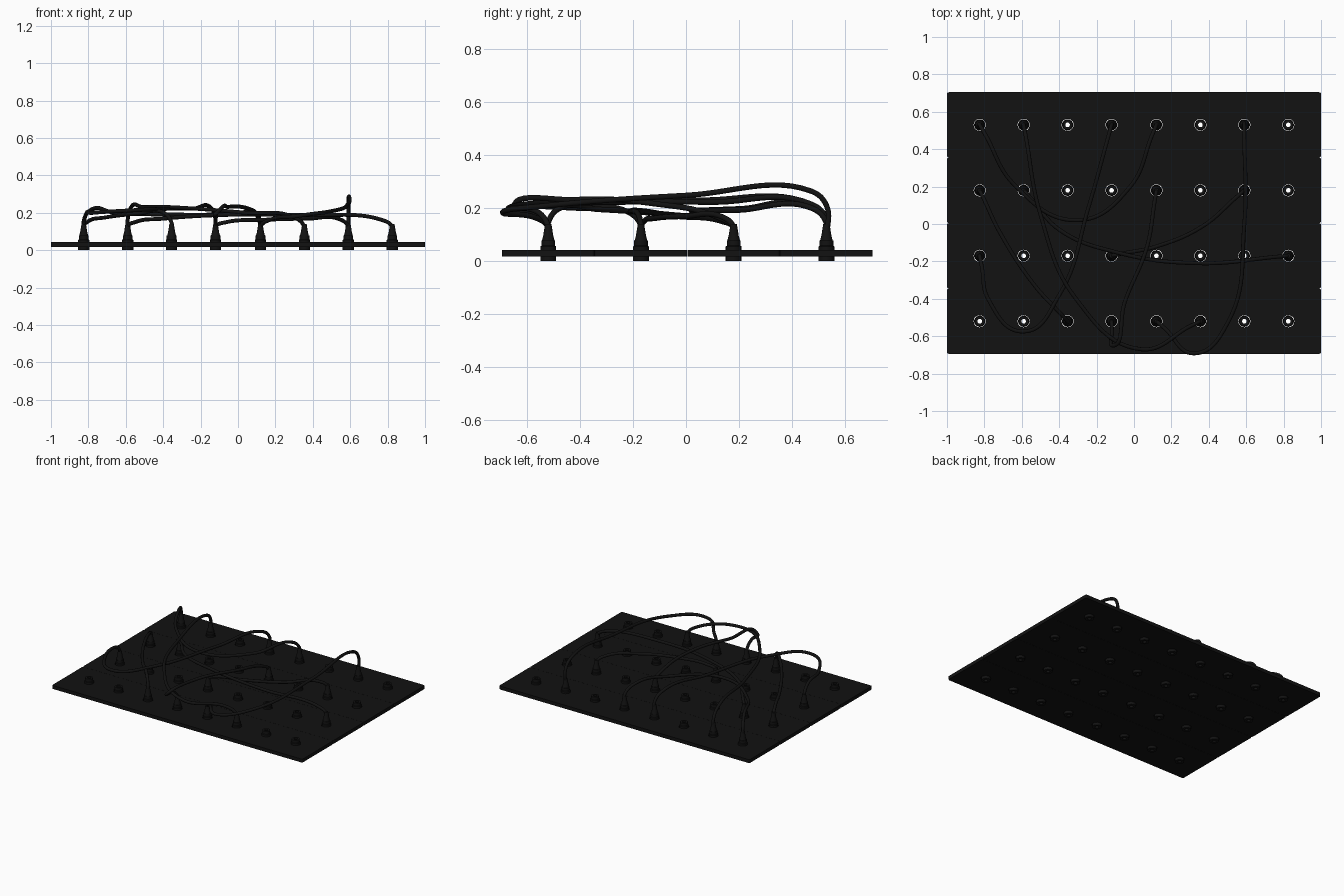
import bpy, bmesh
from math import cos, sin, pi
from mathutils import Vector

if "Cube" in bpy.data.objects:
    bpy.data.objects.remove(bpy.data.objects["Cube"])

XS = [s * (0.12 + 0.235 * i) for s, i in ((-1, 3), (-1, 2), (-1, 1), (-1, 0), (1, 0), (1, 1), (1, 2), (1, 3))]
YS = [0.53 - 0.35 * k for k in range(4)]

mat = bpy.data.materials.new("black")
mat.diffuse_color = (0.006, 0.006, 0.006, 1)
mat.use_nodes = True
mat.node_tree.nodes["Principled BSDF"].inputs["Base Color"].default_value = mat.diffuse_color


def finish(name, bm, smooth=False):
    bmesh.ops.recalc_face_normals(bm, faces=bm.faces)
    me = bpy.data.meshes.new(name)
    bm.to_mesh(me)
    bm.free()
    me.materials.append(mat)
    ob = bpy.data.objects.new(name, me)
    bpy.context.collection.objects.link(ob)
    if smooth:
        bpy.ops.object.select_all(action='DESELECT')
        ob.select_set(True)
        bpy.context.view_layer.objects.active = ob
        bpy.ops.object.shade_smooth_by_angle(angle=0.6)
    return ob


def lathe(bm, profile, x, y, n=20, closed=False):
    """Spin an (r, z) profile round the vertical axis at x, y."""
    rings = [[bm.verts.new((x + r * cos(2 * pi * i / n), y + r * sin(2 * pi * i / n), z))
              for i in range(n)] for r, z in profile]
    pairs = list(zip(rings, rings[1:]))
    if closed:
        pairs.append((rings[-1], rings[0]))
    else:
        bm.faces.new(rings[0])
        bm.faces.new(rings[-1])
    for a, b in pairs:
        for i in range(n):
            j = (i + 1) % n
            bm.faces.new((a[i], a[j], b[j], b[i]))


# four long panels, each with a row of round holes
for k, y in enumerate(YS):
    bm = bmesh.new()
    bmesh.ops.create_cube(bm, size=1)
    for v in bm.verts:
        v.co = (v.co.x * 2, v.co.y * 0.349 + y, v.co.z * 0.025 + 0.03)
    corners = [e for e in bm.edges if abs(e.verts[0].co.z - e.verts[1].co.z) > 0.01]
    bmesh.ops.bevel(bm, geom=corners, offset=0.01, segments=3, affect='EDGES', profile=0.5)
    panel = finish(f"panel_{k + 1}", bm)
    bm = bmesh.new()
    for x in XS:
        lathe(bm, [(0.0325, -0.02), (0.0325, 0.1)], x, y)
    cutter = finish(f"hole_cutter_{k + 1}", bm)
    cutter.hide_render = True
    mod = panel.modifiers.new("holes", 'BOOLEAN')
    mod.operation = 'DIFFERENCE'
    mod.solver = 'EXACT'
    mod.object = cutter
    bpy.context.view_layer.objects.active = panel
    bpy.ops.object.modifier_apply(modifier=mod.name)
    bpy.data.objects.remove(cutter)

# hollow stepped sockets
SOCKET = [(0.0125, 0), (0.030, 0), (0.030, 0.055), (0.026, 0.058), (0.026, 0.078), (0.0125, 0.078)]
bm = bmesh.new()
for y in YS:
    for x in XS:
        lathe(bm, SOCKET, x, y, closed=True)
finish("sockets", bm, True)

# plug handle with tapered strain relief
PLUG = [(0.008, 0.02), (0.008, 0.0785), (0.0235, 0.0785), (0.019, 0.096), (0.012, 0.14)]
plugs = bmesh.new()


def cable(k, a, b, bump, *mid):
    """Cable between sockets a and b (column, row, height), through plan points."""
    feet = [Vector((XS[c], YS[r], 0)) for c, r, h in (a, b)]
    plan = [Vector((x, y, 0)) for x, y in mid]
    # leave each plug upward, then bend towards the nearest plan point
    plan.insert(0, feet[0] + 0.06 * (plan[0] - feet[0]).normalized())
    plan.append(feet[1] + 0.06 * (plan[-1] - feet[1]).normalized())
    run = [0]
    for p, q in zip(plan, plan[1:]):
        run.append(run[-1] + (q - p).length)
    for p, s in zip(plan, run):
        t = s / run[-1]
        p.z = a[2] + (b[2] - a[2]) * t + bump * sin(pi * t)
    stems = []
    for f, end in zip(feet, (a, b)):
        lathe(plugs, PLUG, f.x, f.y, 16)
        stems.append([f + Vector((0, 0, z)) for z in (0.09, max(0.125, end[2] - 0.055))])
    pts = stems[0] + plan + stems[1][::-1]
    cu = bpy.data.curves.new(f"cable_{k}", 'CURVE')
    cu.dimensions = '3D'
    cu.bevel_depth = 0.0105
    cu.bevel_resolution = 3
    cu.resolution_u = 12
    cu.use_fill_caps = True
    cu.materials.append(mat)
    sp = cu.splines.new('BEZIER')
    sp.bezier_points.add(len(pts) - 1)
    for bp, p in zip(sp.bezier_points, pts):
        bp.co = p
        bp.handle_left_type = bp.handle_right_type = 'AUTO'
    bpy.context.collection.objects.link(bpy.data.objects.new(f"cable_{k}", cu))


cable(1, (0, 0, 0.21), (4, 0, 0.20), -0.015, (-0.64, 0.21), (-0.3, 0.02), (-0.02, 0.2))
cable(2, (1, 0, 0.215), (5, 3, 0.175), 0.035, (-0.5, 0.05), (-0.31, -0.4), (0.04, -0.67))
cable(3, (3, 0, 0.215), (0, 2, 0.19), 0.02, (-0.24, 0.1), (-0.4, -0.38), (-0.59, -0.575), (-0.78, -0.4))
cable(4, (6, 0, 0.265), (4, 3, 0.16), 0.02, (0.59, 0), (0.5, -0.53), (0.32, -0.692))
cable(5, (1, 1, 0.15), (7, 2, 0.163), 0.035, (-0.4, -0.03), (-0.1, -0.15), (0.35, -0.21))
cable(6, (4, 1, 0.165), (3, 3, 0.185), 0.06, (0.07, -0.12), (-0.05, -0.42), (-0.115, -0.65))
cable(7, (0, 1, 0.155), (2, 3, 0.2), 0.01, (-0.72, -0.04), (-0.53, -0.33))
cable(8, (6, 1, 0.165), (3, 2, 0.15), 0.01, (0.37, -0.01), (0.12, -0.12))
finish("plugs", plugs, True)
